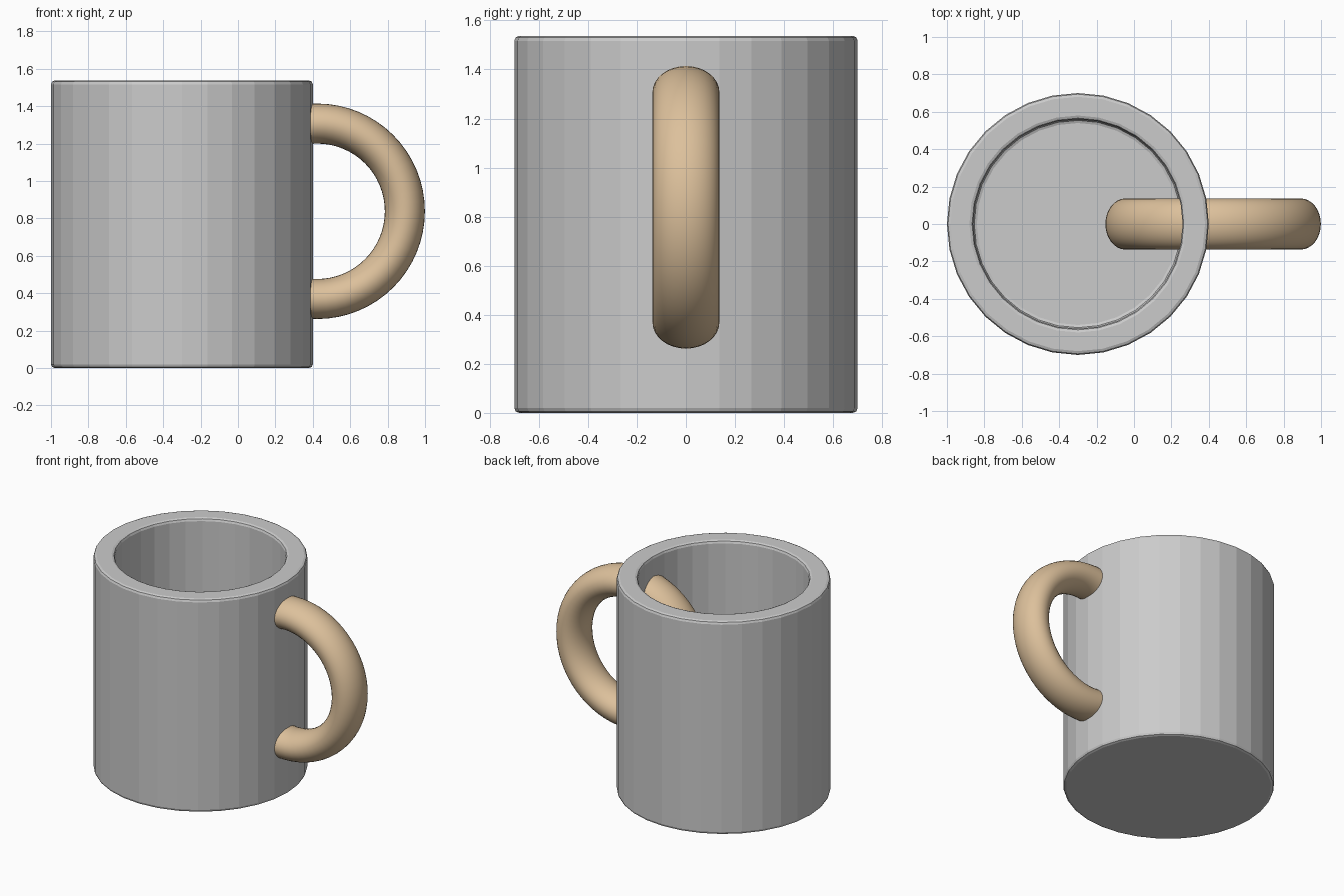
import bpy, bmesh, math

if "Cube" in bpy.data.objects:
    bpy.data.objects.remove(bpy.data.objects["Cube"])

# Mug body: hollow cup turned from a short profile of (radius, z)
SIDES = 32
profile = [(0.70, 0.0), (0.70, 1.537), (0.56, 1.537), (0.56, 0.14)]
bm = bmesh.new()
rings = []
for r, z in profile:
    rings.append([bm.verts.new((r * math.cos(2 * math.pi * i / SIDES),
                                r * math.sin(2 * math.pi * i / SIDES), z))
                  for i in range(SIDES)])
for a, b in zip(rings, rings[1:]):
    for i in range(SIDES):
        j = (i + 1) % SIDES
        bm.faces.new((a[i], a[j], b[j], b[i]))
bm.faces.new(rings[0])   # underside
bm.faces.new(rings[-1])  # inner floor
bmesh.ops.recalc_face_normals(bm, faces=bm.faces)
mesh = bpy.data.meshes.new("mug_body")
bm.to_mesh(mesh)
bm.free()
body = bpy.data.objects.new("mug_body", mesh)
body.location = (-0.3, 0, 0)
bpy.context.collection.objects.link(body)

# Softened rims and base edges
bevel = body.modifiers.new("soft_edges", 'BEVEL')
bevel.width = 0.02
bevel.segments = 2
bevel.limit_method = 'ANGLE'
bevel.angle_limit = math.radians(30)

# Handle: full ring passing through the wall, widened along y
bpy.ops.mesh.primitive_torus_add(major_radius=0.469, minor_radius=0.107,
                                 major_segments=64, minor_segments=32,
                                 location=(0.423, 0, 0.838),
                                 rotation=(math.pi / 2, 0, 0))
handle = bpy.context.object
handle.name = "handle"
handle.scale = (1, 1, 0.1365 / 0.107)
bpy.ops.object.shade_smooth()
tan = bpy.data.materials.new("tan")
tan.diffuse_color = (0.72, 0.53, 0.33, 1)
tan.use_nodes = True
tan.node_tree.nodes["Principled BSDF"].inputs["Base Color"].default_value = tan.diffuse_color
handle.data.materials.append(tan)
